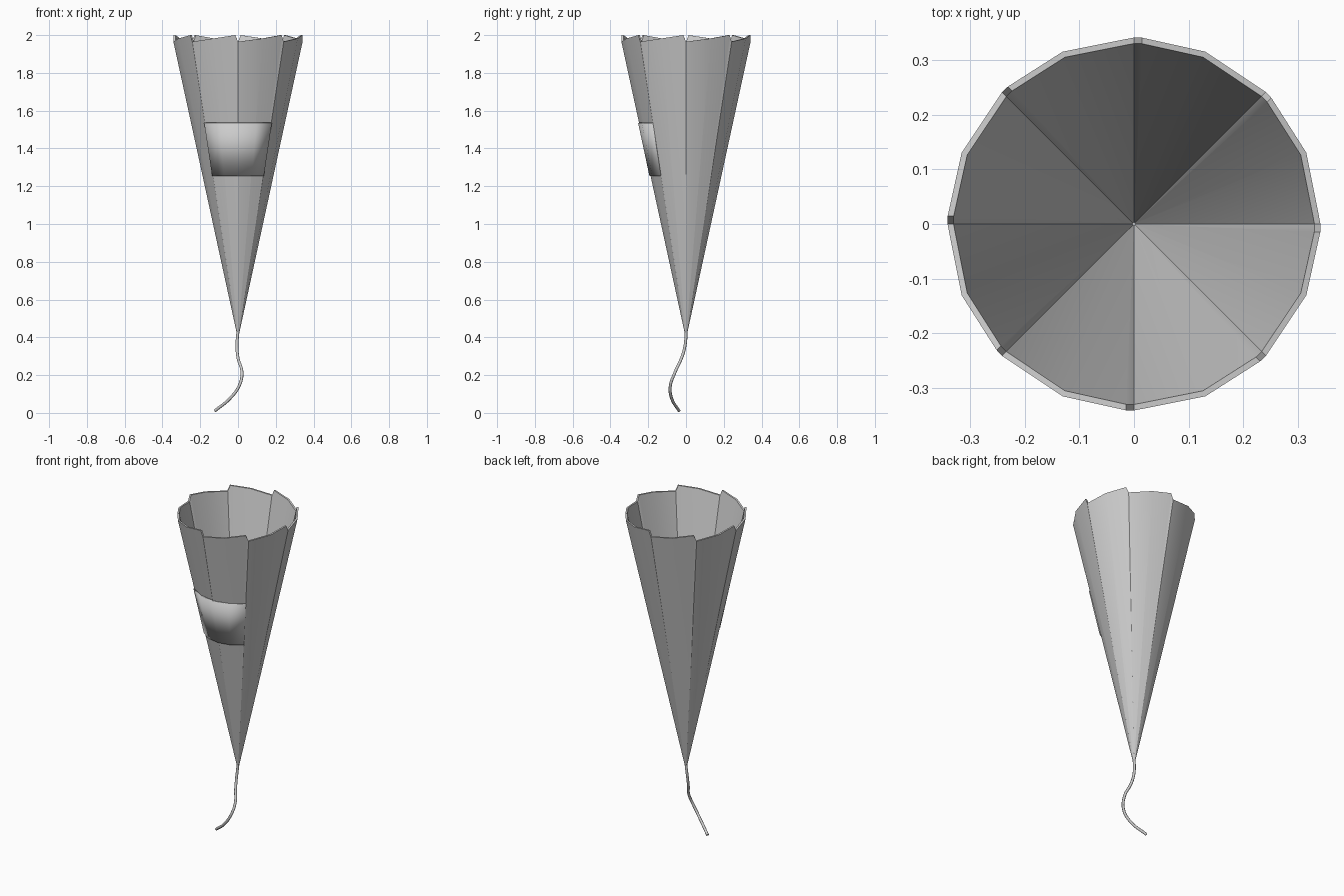
import bpy, bmesh
from math import cos, sin, radians

if "Cube" in bpy.data.objects:
    bpy.data.objects.remove(bpy.data.objects["Cube"])

APEX, TOP, RIM_R = 0.40, 2.0, 0.342


def cone_radius(z):
    return RIM_R * (z - APEX) / (TOP - APEX)


def polar(r, deg, z):
    return (r * cos(radians(deg)), r * sin(radians(deg)), z)


def finish(name, bm):
    me = bpy.data.meshes.new(name)
    bm.to_mesh(me)
    bm.free()
    ob = bpy.data.objects.new(name, me)
    bpy.context.collection.objects.link(ob)
    smooth(ob)
    return ob


def smooth(ob):
    bpy.ops.object.select_all(action='DESELECT')
    bpy.context.view_layer.objects.active = ob
    ob.select_set(True)
    bpy.ops.object.shade_smooth_by_angle(angle=radians(30))


# Paper cone: 16 sides, eight saw teeth around the rim, thin wall
columns = []
for k in range(8):
    a = 45 * k
    columns += [(a, 1.965), (a + 22.5, 1.982), (a + 42.5, 2.0)]

bm = bmesh.new()
rings = [
    [bm.verts.new(polar(0.004, a, APEX + 0.01)) for a, z in columns],
    [bm.verts.new(polar(RIM_R, a, z)) for a, z in columns],
    [bm.verts.new(polar(RIM_R - 0.011, a, z)) for a, z in columns],
    [bm.verts.new(polar(0.003, a, APEX + 0.07)) for a, z in columns],
]
n = len(columns)
for lo, hi in zip(rings, rings[1:]):
    for i in range(n):
        j = (i + 1) % n
        bm.faces.new((lo[i], lo[j], hi[j], hi[i]))
bm.faces.new(rings[0][::-1])
bm.faces.new(rings[-1])
finish("paper_cone", bm)

# Curved label on the front quarter
bm = bmesh.new()
angles = [-135 + 22.5 * i for i in range(5)]
low, high = [[bm.verts.new(polar(cone_radius(z) + 0.011, a, z)) for a in angles]
             for z in (1.255, 1.535)]
for i in range(4):
    bm.faces.new((low[i], low[i + 1], high[i + 1], high[i]))
label = finish("front_label", bm)
mod = label.modifiers.new("thickness", 'SOLIDIFY')
mod.thickness = 0.009
mod.offset = -1

# Wavy string hanging from the tip
path = [(0, 0, 0.43), (-0.004, -0.001, 0.39), (-0.005, -0.010, 0.333),
        (0.001, -0.025, 0.287), (0.021, -0.058, 0.215), (0.006, -0.083, 0.143),
        (-0.042, -0.076, 0.077), (-0.122, -0.037, 0.011)]
cu = bpy.data.curves.new("string", 'CURVE')
cu.dimensions = '3D'
cu.bevel_depth = 0.008
cu.bevel_resolution = 2
cu.resolution_u = 6
cu.use_fill_caps = True
sp = cu.splines.new('BEZIER')
sp.bezier_points.add(len(path) - 1)
for p, co in zip(sp.bezier_points, path):
    p.co = co
    p.handle_left_type = p.handle_right_type = 'AUTO'
string = bpy.data.objects.new("tip_string", cu)
bpy.context.collection.objects.link(string)
